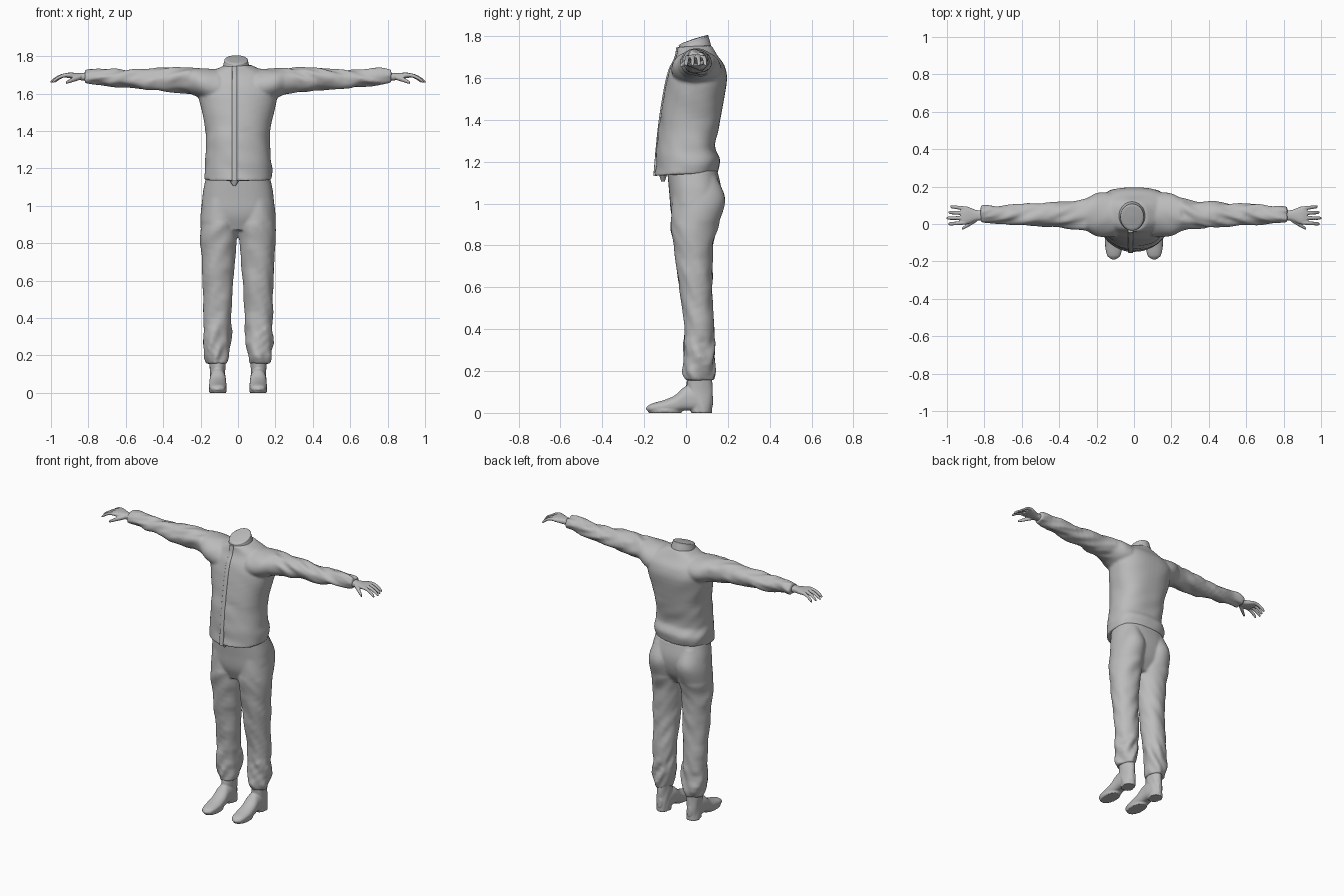
import bpy, bmesh, math
from mathutils import Vector, noise

if "Cube" in bpy.data.objects:
    bpy.data.objects.remove(bpy.data.objects["Cube"])

grey = bpy.data.materials.new("plain grey")
grey.use_nodes = True
tone = (0.5, 0.5, 0.5, 1)
grey.diffuse_color = tone
grey.node_tree.nodes["Principled BSDF"].inputs["Base Color"].default_value = tone

BOTH = (1, -1)


def smooth_rings(rings, steps):
    """Hermite interpolation between rings (position, half width, middle, half depth)."""
    rings = [Vector(ring) for ring in rings]
    last = len(rings) - 1

    def slope(i):
        low, high = rings[max(i - 1, 0)], rings[min(i + 1, last)]
        return (high - low) / (high[0] - low[0])

    for i in range(last):
        start, end = rings[i], rings[i + 1]
        gap = end[0] - start[0]
        for step in range(steps):
            u = step / steps
            v = 1 - u
            blend = u * u * (3 - 2 * u)
            ring = start.lerp(end, blend)
            ring += gap * u * v * (slope(i) * v - slope(i + 1) * u)
            ring[0] = start[0] + gap * u
            yield ring
    yield rings[-1]


def superellipse(value, power):
    return math.copysign(abs(value) ** (2 / power), value)


def loft(bm, axis, rings, sides=(1,), centre=lambda t: 0, power=(2, 2),
         shear=0, fold=lambda t: 0, steps=6, segs=48):
    """Skin oval sections along an axis; fold gives the depth of cloth wrinkles."""
    for side in sides:
        loops = []
        for t, width, middle, depth in smooth_rings(rings, steps):
            loop = []
            for i in range(segs):
                angle = math.tau * i / segs
                c, s = math.cos(angle), math.sin(angle)
                place = Vector((c, s + side * 5, t * 13 + c + s))
                grow = fold(t) * noise.noise(place) if fold(t) else 0
                p = power[1 if s > 0 else 0]
                a = centre(t) + superellipse(c, p) * (width + grow)
                b = middle + superellipse(s, p) * (depth + grow)
                along = t + shear * b
                x, y, z = {"x": (along, a, b), "y": (a, along, b), "z": (a, b, along)}[axis]
                loop.append(bm.verts.new((x * side, y, z)))
            loops.append(loop)
        for lower, upper in zip(loops, loops[1:]):
            for i in range(segs):
                j = (i + 1) % segs
                bm.faces.new((lower[i], lower[j], upper[j], upper[i]))
        bm.faces.new(loops[0])
        bm.faces.new(loops[-1])


def finish(name, bm, voxel=None, relax=3):
    """Turn the mesh into an object, fusing overlapping volumes if a voxel size is given."""
    bmesh.ops.recalc_face_normals(bm, faces=bm.faces)
    mesh = bpy.data.meshes.new(name)
    bm.to_mesh(mesh)
    bm.free()
    mesh.materials.append(grey)
    part = bpy.data.objects.new(name, mesh)
    bpy.context.collection.objects.link(part)
    bpy.ops.object.select_all(action="DESELECT")
    part.select_set(True)
    bpy.context.view_layer.objects.active = part
    if voxel:
        fuse = part.modifiers.new("fuse", "REMESH")
        fuse.mode = "VOXEL"
        fuse.voxel_size = voxel
        fuse.use_smooth_shade = True
        soften = part.modifiers.new("soften", "SMOOTH")
        soften.iterations = relax
        bpy.ops.object.shade_smooth()
    else:
        bpy.ops.object.shade_smooth_by_angle(angle=math.radians(40))


# Jacket: torso and sleeves fused together
torso = [(1.14, .18, 0, .15), (1.2, .18, .01, .155), (1.26, .175, 0, .14),
         (1.4, .173, .02, .145), (1.58, .21, .05, .145), (1.65, .21, .055, .13),
         (1.7, .17, .05, .1), (1.75, .07, .04, .08)]
sleeve = [(.1, .12, 1.63, .1), (.2, .115, 1.655, .08), (.27, .08, 1.67, .07),
          (.4, .07, 1.675, .062), (.6, .057, 1.68, .047), (.77, .046, 1.69, .042),
          (.82, .042, 1.69, .034)]
bm = bmesh.new()
loft(bm, "z", torso, power=(2.1, 2.5), shear=.05,
     fold=lambda t: .008 if t < 1.4 else .003)
loft(bm, "x", sleeve, BOTH, centre=lambda t: .05,
     fold=lambda t: .016 if t > .25 else .004)
finish("jacket", bm, .008)

# Stand collar, tilted forward, with a filled neck opening
collar = [(1.69, .08, .04, .085), (1.76, .063, .037, .071),
          (1.772, .053, .037, .061), (1.775, .01, .037, .01)]
bm = bmesh.new()
loft(bm, "z", collar, centre=lambda t: -.01, shear=.33)
finish("collar", bm)

# Front placket follows the torso, with a small tail under the hem
placket = [(t, .014, middle - depth + .01, .016) for t, width, middle, depth in torso]
bm = bmesh.new()
loft(bm, "z", placket, centre=lambda t: -.018, power=(4, 4), shear=.05, segs=24)
finish("placket", bm)
bm = bmesh.new()
loft(bm, "z", [(1.105, .006, -.11, .008), (1.17, .05, -.11, .03)],
     centre=lambda t: -.02, segs=24)
finish("shirt_tail", bm)

# Trousers: hips and legs fused together
hips = [(.87, .1, .03, .07), (.95, .185, .04, .11),
        (1.05, .19, .045, .125), (1.16, .17, .03, .12)]
leg = [(.155, .053, .065, .065), (.2, .065, .065, .075), (.4, .075, .063, .071),
       (.6, .082, .047, .079), (.8, .096, .035, .095), (.9, .1, .042, .113),
       (1.02, .093, .06, .127), (1.13, .065, .045, .1)]
bm = bmesh.new()
loft(bm, "z", hips, power=(2.5, 2.4))
loft(bm, "z", leg, BOTH, centre=lambda t: .118 - .018 * t,
     fold=lambda t: .022 if t < .36 else .008 if t < .9 else .002)
finish("trousers", bm, .008)

# Boots: foot, ankle shaft and heel
foot = [(-.19, .01, .02, .006), (-.17, .035, .024, .018), (-.1, .047, .034, .029),
        (-.05, .046, .046, .04), (0, .043, .07, .058), (.07, .04, .07, .058),
        (.128, .015, .06, .03)]
bm = bmesh.new()
loft(bm, "y", foot, BOTH, centre=lambda t: .108, power=(3, 2))
loft(bm, "z", [(0, .041, .075, .05), (.1, .041, .065, .06), (.2, .045, .065, .06)],
     BOTH, centre=lambda t: .11, fold=lambda t: .006)
loft(bm, "z", [(0, .046, -.1, .08), (.015, .048, -.1, .083)], BOTH, centre=lambda t: .108)
finish("boots", bm, .005, 2)

# Hands: palm, four curled fingers and a thumb
palm = [(.8, .03, 1.69, .022), (.84, .028, 1.69, .019),
        (.9, .049, 1.697, .015), (.925, .043, 1.697, .011)]
bm = bmesh.new()
loft(bm, "x", palm, BOTH, centre=lambda t: .046, power=(2.5, 2.5))
for finger in range(4):
    length = .103 - .01 * abs(finger - 2)
    base = .083 - .025 * finger
    spread = (.01 - .006 * finger) / length
    joints = []
    for u in (0, .3, .6, .9, 1):
        thick = .0115 - .003 * u if u < 1 else .004
        joints.append((.9 + length * u, thick, 1.698 + .012 * u - .05 * u * u, thick))
    loft(bm, "x", joints, BOTH, centre=lambda t: base + spread * (t - .9), steps=3, segs=16)
thumb = [(.84, .014, 1.688, .013), (.88, .012, 1.675, .013), (.92, .007, 1.658, .008)]
loft(bm, "x", thumb, BOTH, centre=lambda t: .026 - .65 * (t - .84), segs=20)
finish("hands", bm, .0035, 2)
